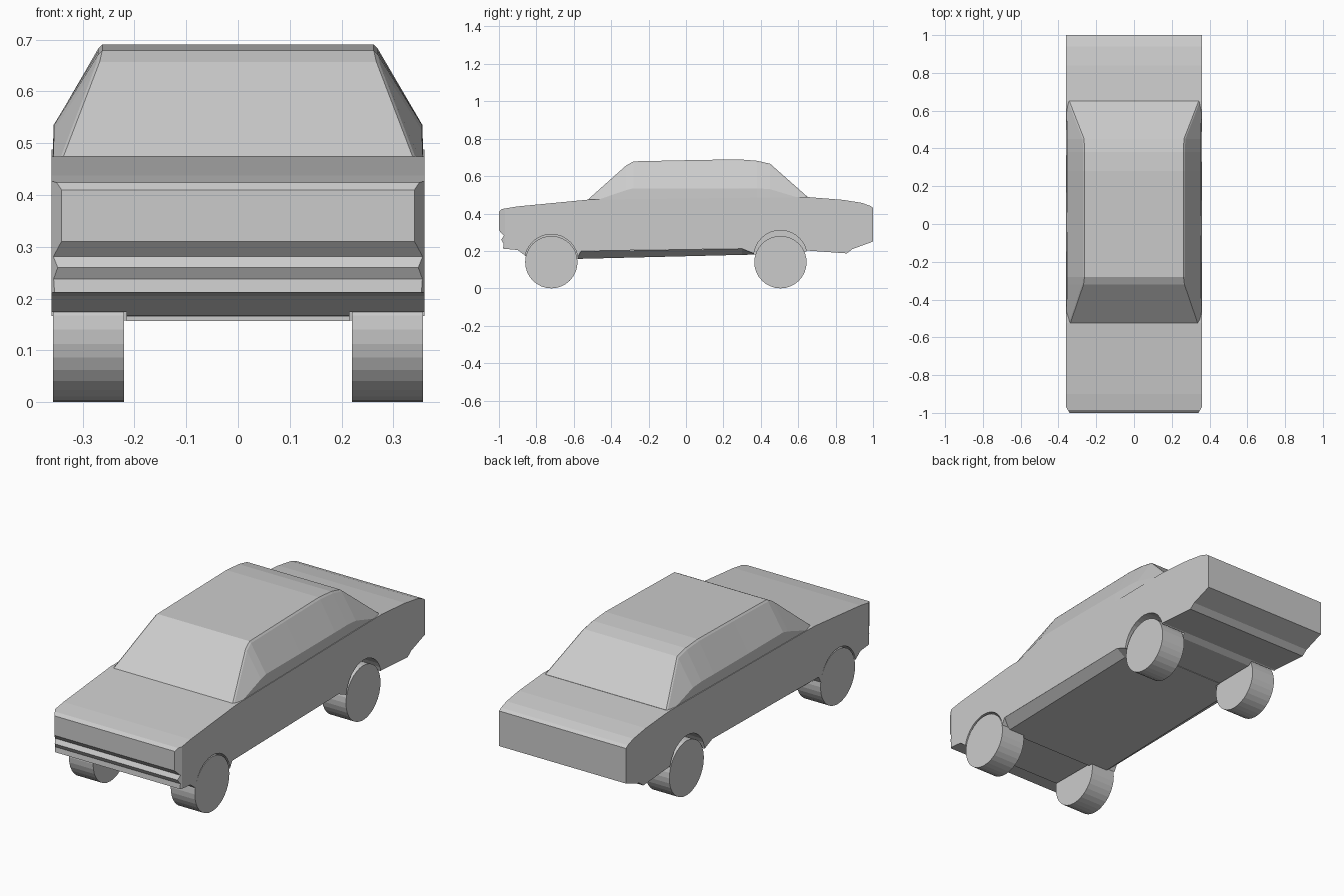
import bpy, bmesh, math
from mathutils import Matrix

if "Cube" in bpy.data.objects:
    bpy.data.objects.remove(bpy.data.objects["Cube"])


def finish(bm, name):
    bmesh.ops.recalc_face_normals(bm, faces=bm.faces[:])
    me = bpy.data.meshes.new(name)
    bm.to_mesh(me)
    bm.free()
    ob = bpy.data.objects.new(name, me)
    bpy.context.collection.objects.link(ob)
    return ob


def loft(name, stations):
    """Skin mirrored half sections; a station is (y, [(x, z), ...]) from bottom to top."""
    bm = bmesh.new()
    rings = []
    for y, half in stations:
        pts = half + [(-x, z) for x, z in reversed(half)]
        rings.append([bm.verts.new((x, y, z)) for x, z in pts])
    n = len(rings[0])
    for a, b in zip(rings, rings[1:]):
        for i in range(n):
            j = (i + 1) % n
            bm.faces.new((a[i], a[j], b[j], b[i]))
    bm.faces.new(rings[0])
    bm.faces.new(rings[-1])
    return finish(bm, name)


def cylinder(name, x0, x1, y, z, r):
    bm = bmesh.new()
    m = Matrix.Translation(((x0 + x1) / 2, y, z)) @ Matrix.Rotation(math.pi / 2, 4, 'Y')
    bmesh.ops.create_cone(bm, cap_ends=True, segments=32, radius1=r, radius2=r,
                          depth=abs(x1 - x0), matrix=m)
    return finish(bm, name)


# Lower body: side profile extruded across the width
W = 0.36
profile = [(-1, .31), (-1, .41), (-.985, .424), (-.9, .438), (-.525, .474), (.65, .488),
           (.84, .473), (.94, .457), (.985, .441), (1, .43), (1, .25), (.89, .21),
           (.86, .187), (.65, .202), (.62, .185), (.37, .183), (.30, .212), (-.56, .2),
           (-.58, .165), (-.85, .167), (-.9, .205), (-.978, .212), (-.975, .238),
           (-.988, .26), (-.974, .281)]
bm = bmesh.new()
face = bm.faces.new([bm.verts.new((-W, y, z)) for y, z in profile])
ext = bmesh.ops.extrude_face_region(bm, geom=[face], use_keep_orig=True)
bmesh.ops.translate(bm, vec=(2 * W, 0, 0),
                    verts=[v for v in ext["geom"] if isinstance(v, bmesh.types.BMVert)])
# Chamfered nose corners
bmesh.ops.bisect_plane(bm, geom=bm.verts[:] + bm.edges[:] + bm.faces[:],
                       plane_co=(0, -.968, 0), plane_no=(0, 1, 0))
for v in bm.verts:
    if v.co.y < -.969:
        v.co.x = math.copysign(W - .6 * (-.968 - v.co.y), v.co.x)
body = finish(bm, "lower_body")

# Cabin: sections from belt line to shoulder to roof edge
cabin = []
for y, xs, zs, xt, zt in [(-.525, .357, .455, .345, .474), (-.32, .355, .525, .275, .657),
                          (-.28, .355, .535, .27, .679), (.0, .356, .535, .27, .685),
                          (.28, .355, .535, .27, .69), (.38, .354, .535, .27, .682),
                          (.45, .354, .53, .272, .666), (.65, .358, .47, .35, .489)]:
    cabin.append((y, [(.359, .40), (xs, zs), (xt, zt - .008), (xt - .008, zt)]))
loft("cabin", cabin)

# Floor pan with slanted sills
floor = loft("floor_pan", [(-.6, [(.31, .157), (.36, .199)]),
                           (.3, [(.31, .179), (.36, .212)]),
                           (.4, [(.31, .181), (.36, .184)])])

# Wheels and the arches cut around them
for end, y, arch_z in (("front", -.72, .146), ("rear", .505, .167)):
    for side, s in (("left", 1), ("right", -1)):
        cylinder(f"{end}_{side}_wheel", s * .22, s * .357, y, .14, .14)
        cut = cylinder("arch_cutter", s * .215, s * .42, y, arch_z, .143)
        cut.hide_render = True
        for ob in (body, floor):
            mod = ob.modifiers.new("arch", 'BOOLEAN')
            mod.operation = 'DIFFERENCE'
            mod.solver = 'EXACT'
            mod.object = cut
            bpy.context.view_layer.objects.active = ob
            bpy.ops.object.modifier_apply(modifier=mod.name)
        bpy.data.objects.remove(cut)
